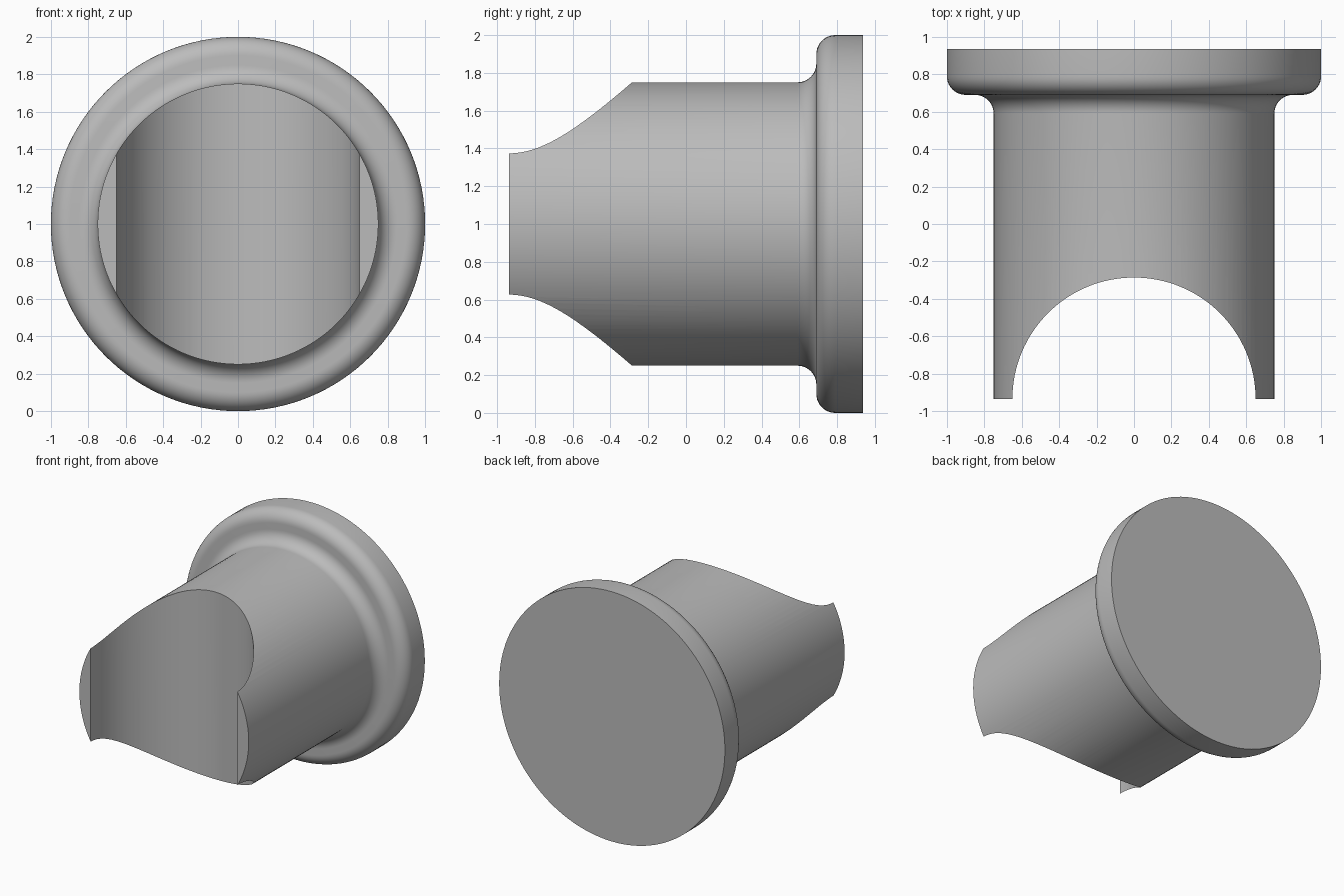
import bpy, bmesh, math

if "Cube" in bpy.data.objects:
    bpy.data.objects.remove(bpy.data.objects["Cube"])

SEG = 128
HALF = 0.936          # half length along y


def arc(cy, cr, rad, a0, a1, n=10):
    """Points (y, radius) on a fillet arc."""
    return [(cy + rad * math.cos(math.radians(a0 + (a1 - a0) * i / n)),
             cr + rad * math.sin(math.radians(a0 + (a1 - a0) * i / n)))
            for i in range(n + 1)]


# Turned profile: shank, concave fillet, flange with rounded front edge
profile = [(-HALF, 0.75)]
profile += arc(0.59, 0.85, 0.10, -90, 0)
profile += arc(0.79, 0.90, 0.10, 180, 90)
profile += [(HALF, 1.0)]

bm = bmesh.new()
rings = []
for y, r in profile:
    rings.append([bm.verts.new((r * math.cos(2 * math.pi * i / SEG), y,
                                1 + r * math.sin(2 * math.pi * i / SEG)))
                  for i in range(SEG)])
for a, b in zip(rings, rings[1:]):
    for i in range(SEG):
        j = (i + 1) % SEG
        bm.faces.new((a[i], a[j], b[j], b[i]))
bm.faces.new(rings[0])
bm.faces.new(rings[-1])
bmesh.ops.recalc_face_normals(bm, faces=bm.faces)
mesh = bpy.data.meshes.new("flanged_plug")
bm.to_mesh(mesh)
bm.free()
plug = bpy.data.objects.new("flanged_plug", mesh)
bpy.context.collection.objects.link(plug)

grey = bpy.data.materials.new("grey metal")
grey.diffuse_color = (0.5, 0.5, 0.5, 1)
grey.use_nodes = True
grey.node_tree.nodes["Principled BSDF"].inputs["Base Color"].default_value = grey.diffuse_color
mesh.materials.append(grey)

# Vertical round saddle cut through the front end
bpy.ops.mesh.primitive_cylinder_add(vertices=SEG, radius=0.65, depth=3,
                                    location=(0, -HALF, 1))
cutter = bpy.context.object
cutter.name = "saddle_cutter"
cutter.hide_render = True
cutter.data.materials.append(grey)

mod = plug.modifiers.new("saddle", 'BOOLEAN')
mod.operation = 'DIFFERENCE'
mod.solver = 'EXACT'
mod.object = cutter
bpy.ops.object.select_all(action='DESELECT')
plug.select_set(True)
bpy.context.view_layer.objects.active = plug
bpy.ops.object.modifier_apply(modifier=mod.name)
bpy.data.objects.remove(cutter, do_unlink=True)

bpy.ops.object.shade_smooth_by_angle(angle=math.radians(30))
